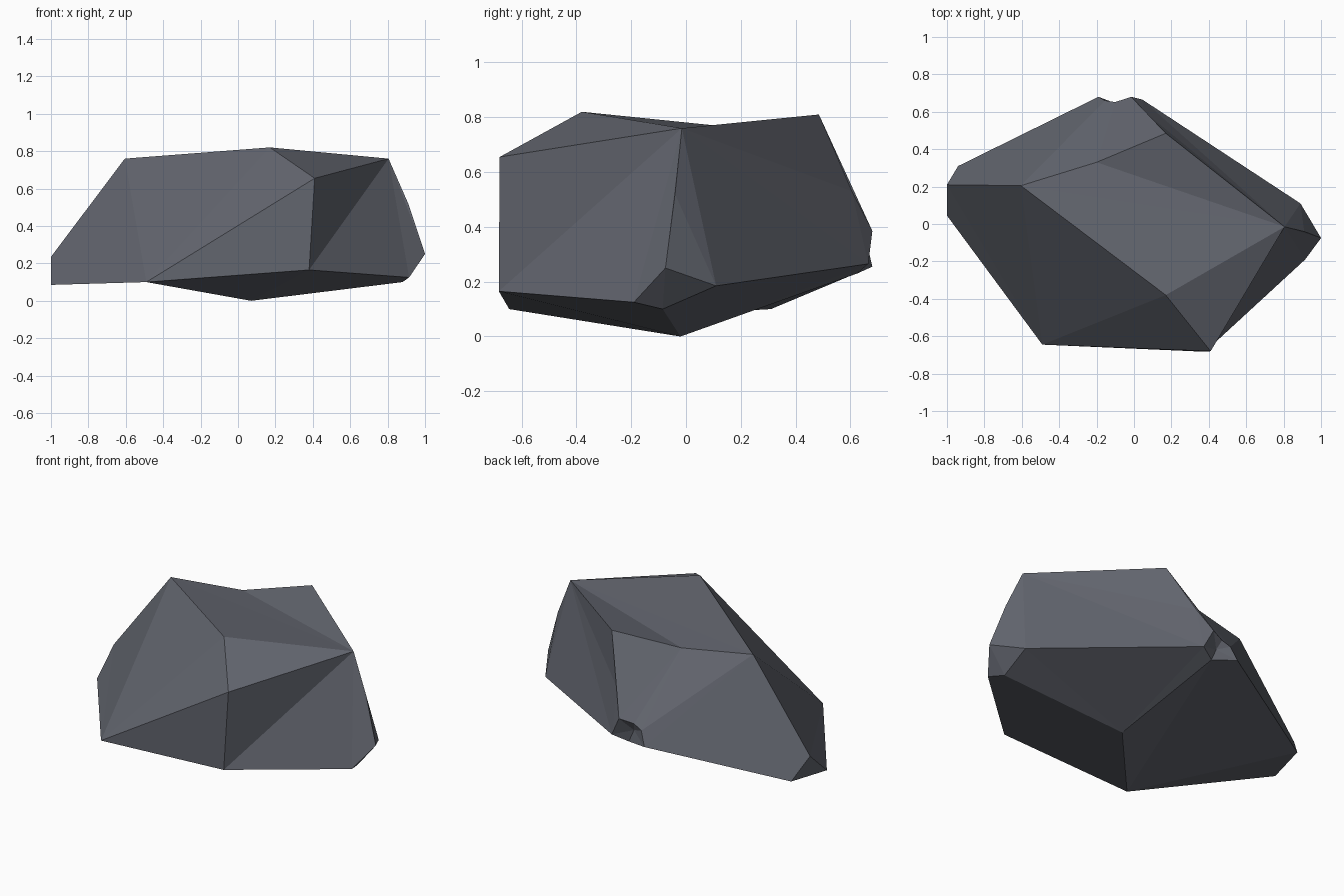
import bpy, bmesh

if "Cube" in bpy.data.objects:
    bpy.data.objects.remove(bpy.data.objects["Cube"])

# Corner points of the boulder
corners = {
    # crown
    "A": (-0.605, 0.205, 0.76), "B": (0.17, -0.38, 0.82), "C": (0.17, 0.485, 0.81),
    "D": (0.805, -0.015, 0.76), "E": (-0.20, 0.33, 0.74),
    # front
    "F": (-0.49, -0.645, 0.10), "G": (0.41, -0.68, 0.655), "H": (0.38, -0.683, 0.165),
    # left tip
    "I": (-1.0, 0.21, 0.235), "J": (-1.0, 0.045, 0.085), "K": (-0.94, 0.31, 0.10),
    # right tip
    "M": (0.915, -0.19, 0.125), "N": (1.0, -0.075, 0.25), "P": (0.89, 0.11, 0.185),
    "Q": (0.88, -0.085, 0.10), "R": (0.91, -0.04, 0.52),
    # back, with the chipped corner
    "S": (-0.19, 0.68, 0.255), "U": (-0.155, 0.66, 0.34), "O": (-0.10, 0.652, 0.365),
    "X": (-0.015, 0.68, 0.385), "Y": (0.045, 0.665, 0.265), "V": (-0.045, 0.625, 0.23),
    "W": (-0.08, 0.625, 0.31), "T": (0.05, 0.605, 0.53),
    # lowest point
    "Z": (0.07, -0.02, 0.0),
}

# Facets fan out from a hub corner to each pair of neighbours along its rim
fans = {
    "D": "ABGHMNRPYTCEA",  # crown and right side
    "F": "BAIJKSVZHGB",    # front, left side and hollow underside
    "Z": "VYPQMH",         # underside, right
    "N": "RPQM",           # right tip
    "E": "CXOUA",          # back, upper
    "A": "USKI",           # back, left
    "T": "CXY",            # back, right
    "K": "IJ",             # left tip
    "W": "SUOXYVS",        # chip
}

bm = bmesh.new()
v = {k: bm.verts.new(co) for k, co in corners.items()}
for hub, rim in fans.items():
    for a, b in zip(rim, rim[1:]):
        bm.faces.new((v[hub], v[a], v[b]))
bmesh.ops.recalc_face_normals(bm, faces=bm.faces[:])

mesh = bpy.data.meshes.new("boulder")
bm.to_mesh(mesh)
bm.free()

# Slate grey stone
stone = bpy.data.materials.new("slate_grey")
stone.diffuse_color = (0.122, 0.13, 0.156, 1)
stone.use_nodes = True
stone.node_tree.nodes["Principled BSDF"].inputs["Base Color"].default_value = stone.diffuse_color
mesh.materials.append(stone)

boulder = bpy.data.objects.new("boulder", mesh)
bpy.context.collection.objects.link(boulder)
